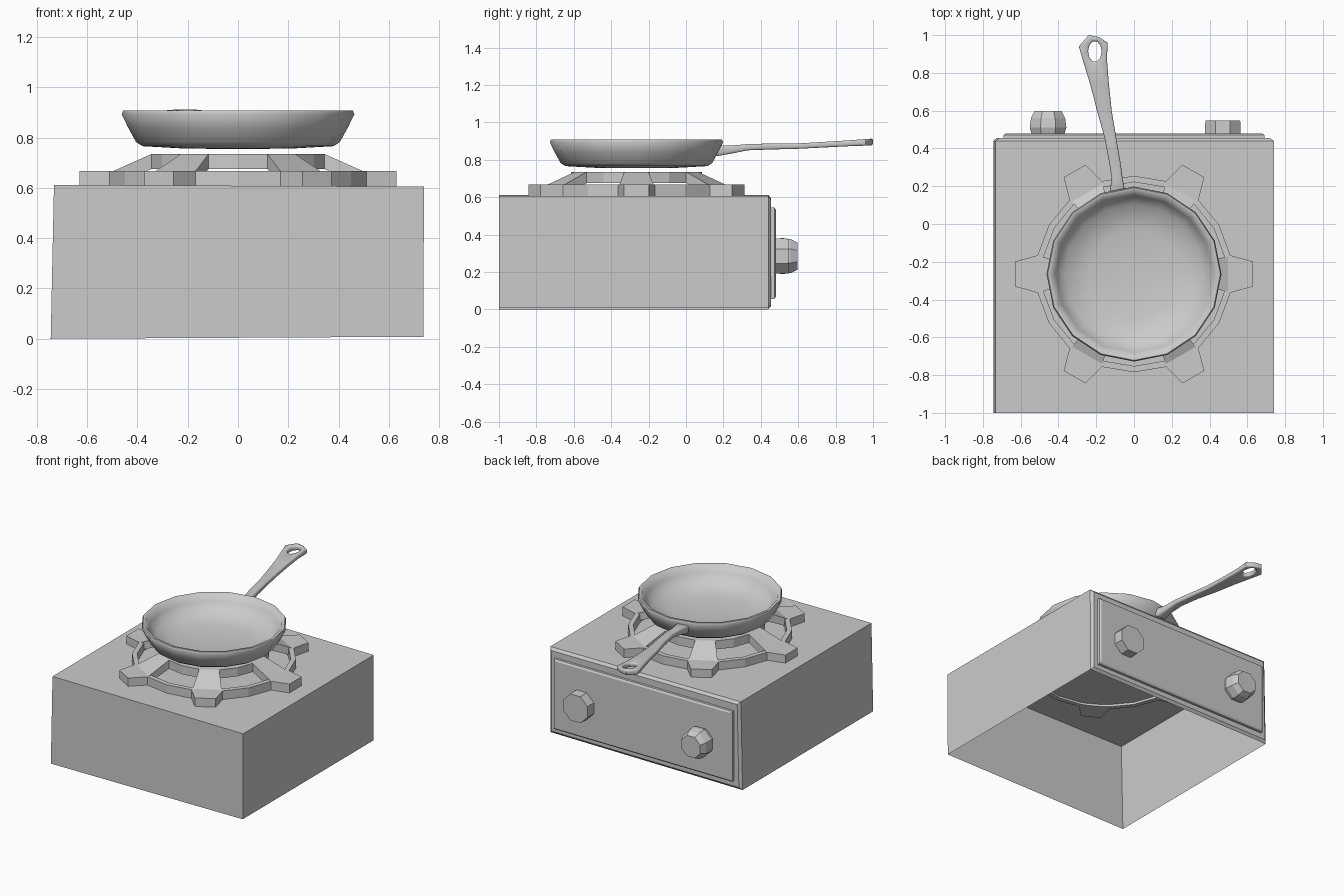
import bpy, bmesh
from math import sin, cos, pi, radians

if "Cube" in bpy.data.objects:
    bpy.data.objects.remove(bpy.data.objects["Cube"])

CY = -0.265  # burner and pan centre in y


def polar(r, deg, z):
    return (r * cos(radians(deg)), CY + r * sin(radians(deg)), z)


def finish(name, bm, smooth=None):
    bmesh.ops.recalc_face_normals(bm, faces=bm.faces)
    me = bpy.data.meshes.new(name)
    bm.to_mesh(me)
    bm.free()
    ob = bpy.data.objects.new(name, me)
    bpy.context.collection.objects.link(ob)
    if smooth:
        shade(ob, smooth)
    return ob


def shade(ob, deg):
    bpy.ops.object.select_all(action='DESELECT')
    ob.select_set(True)
    bpy.context.view_layer.objects.active = ob
    bpy.ops.object.shade_smooth_by_angle(angle=radians(deg))


def loft(name, rings, loop=False, caps=(True, True), smooth=None):
    """Skin equal-sized point rings; close the chain or cap its ends."""
    bm = bmesh.new()
    vs = [[bm.verts.new(p) for p in ring] for ring in rings]
    n = len(vs[0])
    pairs = list(zip(vs, vs[1:])) + ([(vs[-1], vs[0])] if loop else [])
    for a, b in pairs:
        for i in range(n):
            j = (i + 1) % n
            bm.faces.new((a[i], a[j], b[j], b[i]))
    if not loop:
        if caps[0]:
            bm.faces.new(vs[0])
        if caps[1]:
            bm.faces.new(vs[-1])
    return finish(name, bm, smooth)


# Stove body: slightly crooked thin shell, open underneath, raised back face
def wall(y, i):
    return [(-0.745 + i, y, i), (0.737 - i, y, 0.008 + i),
            (0.74 - i, y, 0.605 - i), (-0.732 + i, y, 0.612 - i)]


body = loft("stove_body", [wall(-1, 0), wall(0.44, 0), wall(0.455, 0.018)])
bm = bmesh.new()
bm.from_mesh(body.data)
under = [f for f in bm.faces if f.normal.z < -0.9 and f.calc_area() > 0.5]
bmesh.ops.delete(bm, geom=under, context='FACES_ONLY')
bm.to_mesh(body.data)
bm.free()


# Control panel on the back
def rect(y, i):
    return [(-0.69 + i, y, 0.055 + i), (0.69 - i, y, 0.055 + i),
            (0.69 - i, y, 0.545 - i), (-0.69 + i, y, 0.545 - i)]


loft("control_panel", [rect(0.45, 0), rect(0.472, 0), rect(0.48, 0.012)])


# Control knobs: one tall and tapered, one short
def knob(name, x, sections):
    loft(name, [[(x + r * cos(pi * (k + 0.5) / 4), y, 0.285 + r * sin(pi * (k + 0.5) / 4))
                 for k in range(8)] for y, r in sections])


knob("tall_knob", -0.455, [(0.475, 0.093), (0.51, 0.105), (0.56, 0.098), (0.597, 0.078)])
knob("short_knob", 0.47, [(0.475, 0.102), (0.548, 0.100)])

# Burner base ring with six outer tabs
stations = []
for k in range(6):
    a = 60 * k
    for da, ro in ((-11, 0.52), (-6, 0.633), (6, 0.633), (11, 0.52), (30, 0.52)):
        stations.append([polar(0.487, a + da, 0.595), polar(ro, a + da, 0.595),
                         polar(ro, a + da, 0.667), polar(0.487, a + da, 0.667)])
loft("burner_ring", stations, loop=True)

# Sloping arms from base ring up to the inner ring
for k in range(6):
    a = 60 * k
    rings = []
    for r, lo, hi in ((0.505, 0.615, 0.667), (0.35, 0.675, 0.735)):
        rings.append([polar(r, a - 10.5, lo), polar(r, a + 10.5, lo),
                      polar(r, a + 10.5, hi), polar(r, a - 10.5, hi)])
    loft("burner_arm_%d" % (k + 1), rings)

# Raised inner ring carrying the pan
loft("inner_ring", [[polar(0.27, a, 0.675), polar(0.35, a, 0.675),
                     polar(0.35, a, 0.735), polar(0.27, a, 0.735)]
                    for k in range(6) for a in (60 * k - 10.5, 60 * k + 10.5, 60 * k + 30)],
     loop=True)

# Pan bowl: revolved profile, outside then inside
profile = [(0.06, 0.755), (0.22, 0.757), (0.38, 0.766), (0.405, 0.782), (0.437, 0.84),
           (0.463, 0.893), (0.457, 0.907), (0.437, 0.905), (0.415, 0.86), (0.37, 0.81),
           (0.24, 0.78), (0.06, 0.774)]
loft("pan_bowl", [[polar(r, 22.5 * k, z) for k in range(16)] for r, z in profile], smooth=60)

# Pan handle: flat outline with a hanging hole, rounded edges, bent upwards
outline = [(-0.045, 0.16), (-0.06, 0.24), (-0.072, 0.33), (-0.095, 0.46), (-0.118, 0.60),
           (-0.133, 0.74), (-0.143, 0.87), (-0.140, 0.96), (-0.185, 0.99), (-0.24, 1.0),
           (-0.292, 0.94), (-0.272, 0.87), (-0.232, 0.74), (-0.196, 0.60), (-0.157, 0.46),
           (-0.132, 0.33), (-0.118, 0.24), (-0.13, 0.16)]
hole = [(-0.207 + 0.036 * cos(pi * k / 5), 0.914 + 0.056 * sin(pi * k / 5)) for k in range(10)]
cu = bpy.data.curves.new("pan_handle", 'CURVE')
cu.dimensions = '2D'
cu.fill_mode = 'BOTH'
cu.extrude = 0.005
cu.bevel_depth = 0.008
cu.bevel_resolution = 1
cu.offset = -0.008
for pts in (outline, hole):
    sp = cu.splines.new('POLY')
    sp.points.add(len(pts) - 1)
    for p, (x, y) in zip(sp.points, pts):
        p.co = (x, y, 0, 1)
    sp.use_cyclic_u = True
handle = bpy.data.objects.new("pan_handle", cu)
bpy.context.collection.objects.link(handle)
bpy.ops.object.select_all(action='DESELECT')
handle.select_set(True)
bpy.context.view_layer.objects.active = handle
bpy.ops.object.convert(target='MESH')
handle = bpy.context.view_layer.objects.active

# Lift the handle along its length: (y, centre height, thickness factor)
spine = [(0.1, 0.848, 2.4), (0.2, 0.850, 2.2), (0.27, 0.857, 1.2), (0.34, 0.869, 1.3),
         (0.60, 0.873, 1.1), (0.87, 0.888, 1.2), (1.05, 0.898, 1.5)]
for v in handle.data.vertices:
    for (y0, z0, t0), (y1, z1, t1) in zip(spine, spine[1:]):
        if y0 <= v.co.y <= y1:
            f = (v.co.y - y0) / (y1 - y0)
            v.co.z = z0 + f * (z1 - z0) + v.co.z * (t0 + f * (t1 - t0))
            break
bm = bmesh.new()
bm.from_mesh(handle.data)
bmesh.ops.remove_doubles(bm, verts=bm.verts, dist=0.0005)
bmesh.ops.recalc_face_normals(bm, faces=bm.faces)
bm.to_mesh(handle.data)
bm.free()
shade(handle, 50)
